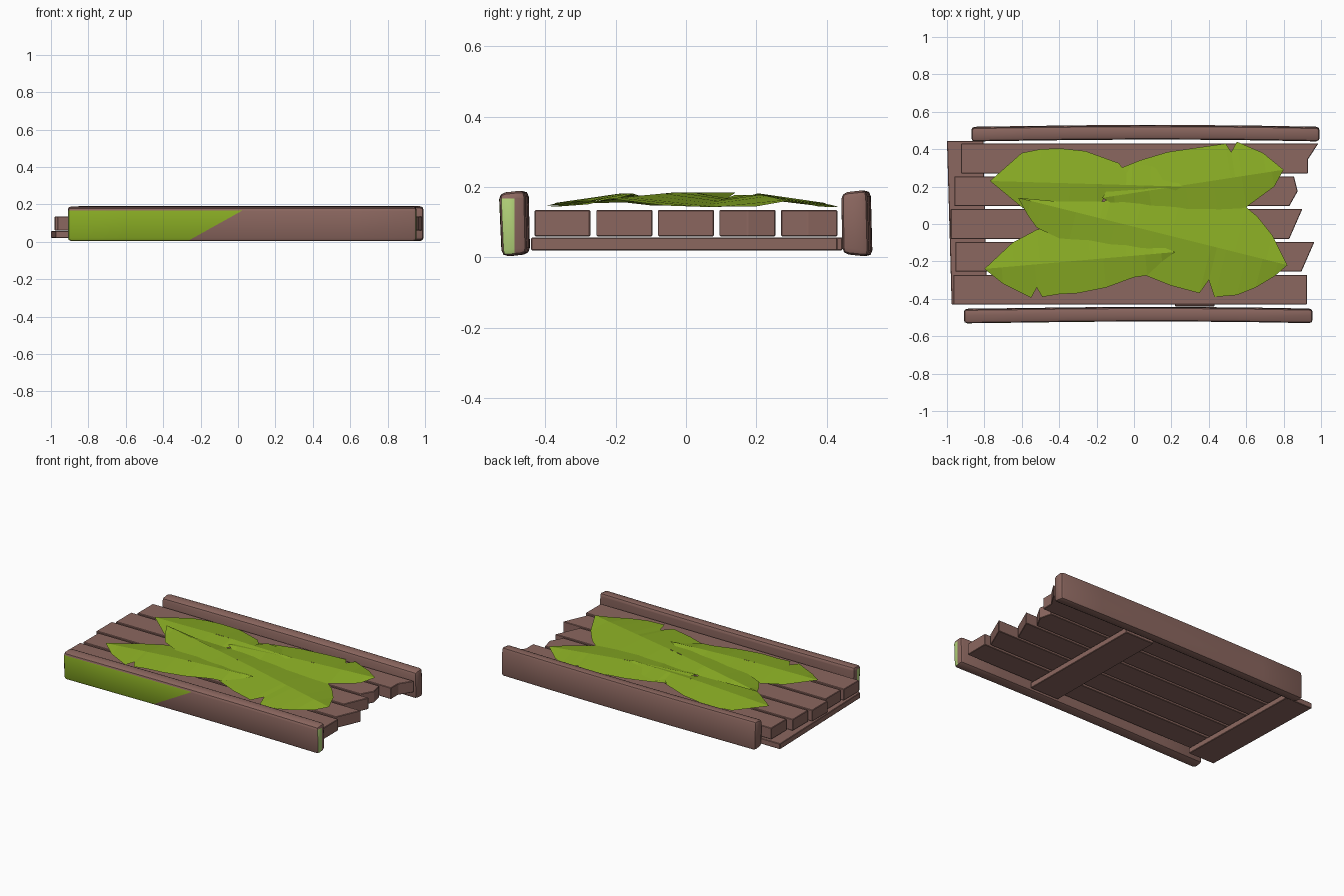
import bpy, bmesh, math
from mathutils import Vector

if "Cube" in bpy.data.objects:
    bpy.data.objects.remove(bpy.data.objects["Cube"])


def material(name, rgb):
    m = bpy.data.materials.new(name)
    m.diffuse_color = (*rgb, 1)
    m.use_nodes = True
    m.node_tree.nodes["Principled BSDF"].inputs["Base Color"].default_value = m.diffuse_color
    return m


BROWN = material("brown wood", (0.26, 0.135, 0.115))
GREEN = material("leaf green", (0.255, 0.42, 0.018))
PALE = material("pale green", (0.45, 0.65, 0.19))


def finish(bm, name, mats):
    me = bpy.data.meshes.new(name)
    bm.to_mesh(me)
    bm.free()
    for m in mats:
        me.materials.append(m)
    ob = bpy.data.objects.new(name, me)
    bpy.context.collection.objects.link(ob)
    return ob


def slab(name, outline, z0, z1, bevel=0.003):
    """Flat outline in plan, extruded upwards."""
    bm = bmesh.new()
    f = bm.faces.new([bm.verts.new((x, y, z0)) for x, y in outline])
    r = bmesh.ops.extrude_face_region(bm, geom=[f])
    for v in r["geom"]:
        if isinstance(v, bmesh.types.BMVert):
            v.co.z = z1
    bmesh.ops.recalc_face_normals(bm, faces=bm.faces)
    bmesh.ops.bevel(bm, geom=bm.edges[:], offset=bevel, segments=1, affect='EDGES')
    return finish(bm, name, [BROWN])


def bow(x):
    return 0.010 * (1 - min(1.0, ((x - 0.1) / 0.9) ** 2))


def rail(name, x0, x1, section, painted=False):
    """Long bowed rail with rounded edges; optional paint on face and ends."""
    bm = bmesh.new()
    n = 6
    rings = []
    for i in range(n + 1):
        x = x0 + (x1 - x0) * i / n
        rings.append([bm.verts.new((x, y + bow(x), z)) for y, z in section])
    for a, b in zip(rings, rings[1:]):
        for k in range(4):
            bm.faces.new((a[k], a[(k + 1) % 4], b[(k + 1) % 4], b[k]))
    bm.faces.new(rings[0])
    bm.faces.new(rings[-1])
    bmesh.ops.recalc_face_normals(bm, faces=bm.faces)
    sharp = [e for e in bm.edges if e.calc_face_angle(0) > 0.6]
    bmesh.ops.bevel(bm, geom=sharp, offset=0.018, segments=2, profile=0.5, affect='EDGES')
    if painted:
        # cut the slanted paint edge and the paint limits, then colour by rule
        p, nrm = Vector((-0.24, 0, 0.02)), Vector((0.145, 0, -0.26)).normalized()
        for co, no in ((p, nrm), ((0, 0, 0.168), (0, 0, 1)), ((0, -0.488, 0), (0, 1, 0))):
            bmesh.ops.bisect_plane(bm, geom=bm.verts[:] + bm.edges[:] + bm.faces[:],
                                   plane_co=co, plane_no=no)
        bm.normal_update()
        for f in bm.faces:
            c = f.calc_center_median()
            if c.z > 0.168:
                continue
            if abs(f.normal.x) > 0.45 and c.y < -0.488:
                f.material_index = 2
            elif f.normal.y < -0.8 and (c - p).dot(nrm) < 0:
                f.material_index = 1
    return finish(bm, name, [BROWN, GREEN, PALE])


# side rails
rail("front_rail", -0.91, 0.955,
     [(-0.524, 0.002), (-0.532, 0.183), (-0.457, 0.191), (-0.453, 0.010)], True)
rail("back_rail", -0.87, 0.992,
     [(0.444, 0.010), (0.441, 0.184), (0.515, 0.192), (0.520, 0.002)])

# deck planks with broken right ends
planks = [
    (-0.925, 0.27, 0.43, [(0.93, 0.27), (0.93, 0.345), (0.985, 0.43)]),
    (-0.96, 0.095, 0.255, [(0.83, 0.095), (0.875, 0.175), (0.855, 0.255)]),
    (-0.98, -0.08, 0.08, [(0.83, -0.08), (0.90, 0.08)]),
    (-0.955, -0.255, -0.095, [(0.895, -0.255), (0.965, -0.095)]),
    (-0.965, -0.43, -0.272, [(0.925, -0.43), (0.925, -0.272)]),
]
for i, (x, ya, yb, end) in enumerate(planks):
    slab(f"plank_{i + 1}", [(x, ya)] + end + [(x, yb)], 0.06, 0.135)

# cross battens underneath
slab("left_batten", [(-0.975, -0.43), (-0.785, -0.43), (-0.805, 0.445), (-1.0, 0.445)], 0.02, 0.057)
slab("right_batten", [(0.22, -0.44), (0.43, -0.44), (0.42, 0.43), (0.21, 0.43)], 0.02, 0.057)


def leaf(name, tip, stem, side_a, side_b, lift=0.0):
    """Leaf folded along its midrib; outline points run from tip to stem."""
    bm = bmesh.new()
    t, s = Vector(tip), Vector(stem)
    axis = s - t

    def rib(u):
        return (*(t + axis * u), 0.164 + lift + 0.017 * min(1, u * 2))

    vt, vs = bm.verts.new(rib(0)), bm.verts.new(rib(1))
    for side in (side_a, side_b):
        pr, pe = vt, vt
        for q in side:
            q = Vector(q)
            u = max(0.02, min(0.98, (q - t).dot(axis) / axis.length_squared))
            d = (q - (t + axis * u)).length
            r = bm.verts.new(rib(u))
            e = bm.verts.new((q.x, q.y, rib(u)[2] - 0.012 - 0.075 * d))
            bm.faces.new((pr, r, e) if pe is vt else (pr, r, e, pe))
            pr, pe = r, e
        bm.faces.new((pr, vs, pe))
    bmesh.ops.remove_doubles(bm, verts=bm.verts, dist=0.0005)
    bm.normal_update()
    for f in bm.faces:
        if f.normal.z < 0:
            f.normal_flip()
    return finish(bm, name, [GREEN])


leaf("back_left_leaf", (-0.77, 0.23), (0.26, 0.20),
     [(-0.6, 0.38), (-0.5, 0.40), (-0.4, 0.405), (-0.26, 0.39), (-0.08, 0.325),
      (-0.04, 0.27), (-0.01, 0.32), (0.09, 0.31), (0.2, 0.255)],
     [(-0.6, 0.09), (-0.5, 0.03), (-0.35, 0.02), (-0.2, 0.07), (-0.16, 0.14),
      (-0.1, 0.11), (0.05, 0.12), (0.17, 0.15)])
leaf("back_right_leaf", (0.80, 0.29), (-0.17, 0.14),
     [(0.69, 0.38), (0.62, 0.41), (0.55, 0.44), (0.52, 0.385), (0.49, 0.43),
      (0.35, 0.41), (0.18, 0.385), (0.03, 0.34), (-0.07, 0.30)],
     [(0.75, 0.2), (0.6, 0.09), (0.45, 0.05), (0.3, 0.04), (0.1, 0.05), (-0.1, 0.10)], -0.003)
leaf("front_left_leaf", (-0.80, -0.24), (0.22, -0.15),
     [(-0.65, -0.1), (-0.52, -0.03), (-0.4, -0.01), (-0.25, -0.02), (-0.05, -0.06), (0.1, -0.10)],
     [(-0.7, -0.32), (-0.55, -0.395), (-0.52, -0.34), (-0.49, -0.39), (-0.4, -0.375),
      (-0.3, -0.37), (-0.15, -0.34), (0, -0.285), (0.07, -0.275), (0.15, -0.2)])
leaf("long_centre_leaf", (0.82, -0.22), (-0.62, 0.14),
     [(0.74, -0.06), (0.66, 0.04), (0.6, 0.09), (0.45, 0.13), (0.25, 0.14), (0.05, 0.15),
      (-0.12, 0.15), (-0.16, 0.12), (-0.4, 0.12)],
     [(0.75, -0.28), (0.65, -0.34), (0.55, -0.38), (0.43, -0.39), (0.40, -0.30),
      (0.35, -0.37), (0.2, -0.33), (0.05, -0.27), (-0.15, -0.20), (-0.35, -0.10),
      (-0.52, -0.02), (-0.57, 0.05)], 0.003)

# soft shading on the rails only
for n in ("front_rail", "back_rail"):
    ob = bpy.data.objects[n]
    bpy.ops.object.select_all(action='DESELECT')
    bpy.context.view_layer.objects.active = ob
    ob.select_set(True)
    bpy.ops.object.shade_smooth_by_angle(angle=math.radians(40))
